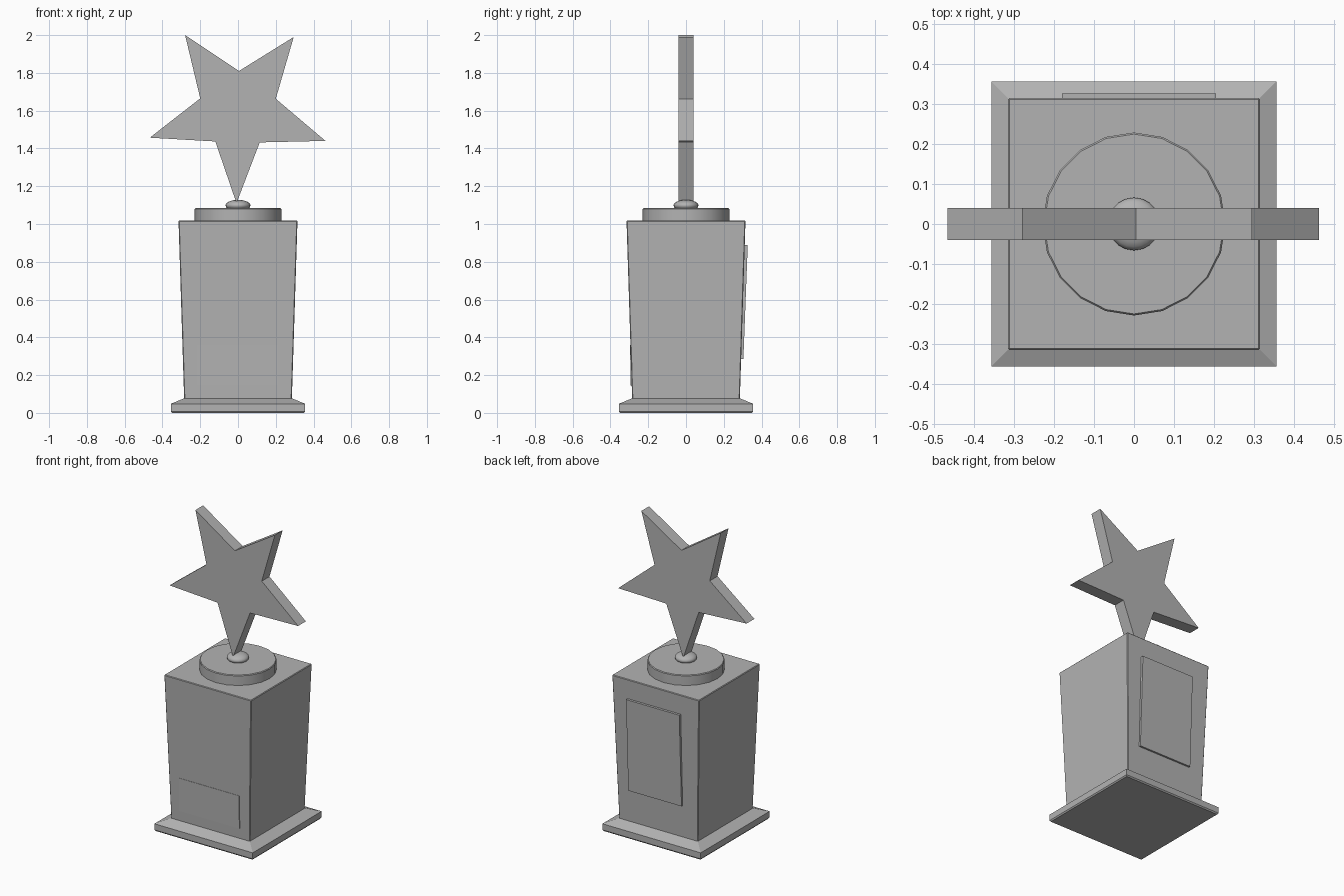
import bpy, bmesh, math

if "Cube" in bpy.data.objects:
    bpy.data.objects.remove(bpy.data.objects["Cube"])

silver = bpy.data.materials.new("silver grey")
silver.diffuse_color = (0.45, 0.45, 0.45, 1)
silver.use_nodes = True
silver.node_tree.nodes["Principled BSDF"].inputs["Base Color"].default_value = silver.diffuse_color


def finish(name, bm, bevel=0.0, smooth=False):
    bmesh.ops.recalc_face_normals(bm, faces=bm.faces)
    me = bpy.data.meshes.new(name)
    bm.to_mesh(me)
    bm.free()
    me.materials.append(silver)
    ob = bpy.data.objects.new(name, me)
    bpy.context.collection.objects.link(ob)
    if bevel:
        mod = ob.modifiers.new("edge", 'BEVEL')
        mod.width, mod.segments = bevel, 1
    if smooth:
        bpy.context.view_layer.objects.active = ob
        ob.select_set(True)
        bpy.ops.object.shade_smooth_by_angle(angle=math.radians(35))
        ob.select_set(False)
    return ob


def loft(name, rings, **kw):
    """Skin a stack of equal-length point rings and cap both ends."""
    bm = bmesh.new()
    loops = [[bm.verts.new(p) for p in r] for r in rings]
    for a, b in zip(loops, loops[1:]):
        for i in range(len(a)):
            j = (i + 1) % len(a)
            bm.faces.new((a[i], a[j], b[j], b[i]))
    bm.faces.new(loops[0])
    bm.faces.new(loops[-1])
    return finish(name, bm, **kw)


def ring(r, z, n):
    return [(r * math.sin(math.tau * i / n), r * math.cos(math.tau * i / n), z) for i in range(n)]


def square(h, z):
    return [(-h, -h, z), (h, -h, z), (h, h, z), (-h, h, z)]


# Plinth foot with sloped shoulder
loft("foot", [square(0.35, 0), square(0.356, 0.008), square(0.356, 0.048), square(0.286, 0.077)])

# Column widening towards the top
BOTTOM, TOP, Z0, Z1 = 0.285, 0.315, 0.07, 1.018
loft("column", [square(BOTTOM, Z0), square(TOP, Z1)], bevel=0.004)


def wall(z):
    return BOTTOM + (TOP - BOTTOM) * (z - Z0) / (Z1 - Z0)


# Plates on the column: each end gives height and how far it stands out
def plate(name, side, x0, x1, ends):
    rings = []
    for z, out in ends:
        y0, y1 = side * (wall(z) - 0.01), side * (wall(z) + out)
        rings.append([(x0, y0, z), (x1, y0, z), (x1, y1, z), (x0, y1, z)])
    loft(name, rings)


plate("front_plate", -1, -0.22, 0.215, [(0.145, 0.006), (0.36, 0.002)])
plate("back_plate", 1, -0.18, 0.205, [(0.285, 0.012), (0.89, 0.016)])

# Round step
loft("disc", [ring(0.229, 1.01, 20), ring(0.229, 1.08, 20), ring(0.225, 1.085, 20)], smooth=True)

# Flattened bead under the star
bead = [(0.066 * math.cos(math.radians(a)), 1.098 + 0.03 * math.sin(math.radians(a)))
        for a in range(-75, 90, 15)]
loft("bead", [ring(r, z, 20) for r, z in bead], smooth=True)

# Star standing on one point
outline = [(-0.28, 2.0), (0.005, 1.81), (0.295, 1.99), (0.2, 1.663), (0.463, 1.44),
           (0.115, 1.432), (-0.008, 1.11), (-0.12, 1.437), (-0.467, 1.457), (-0.2, 1.665)]
loft("star", [[(x, y, z) for x, z in outline] for y in (-0.04, 0.04)])
